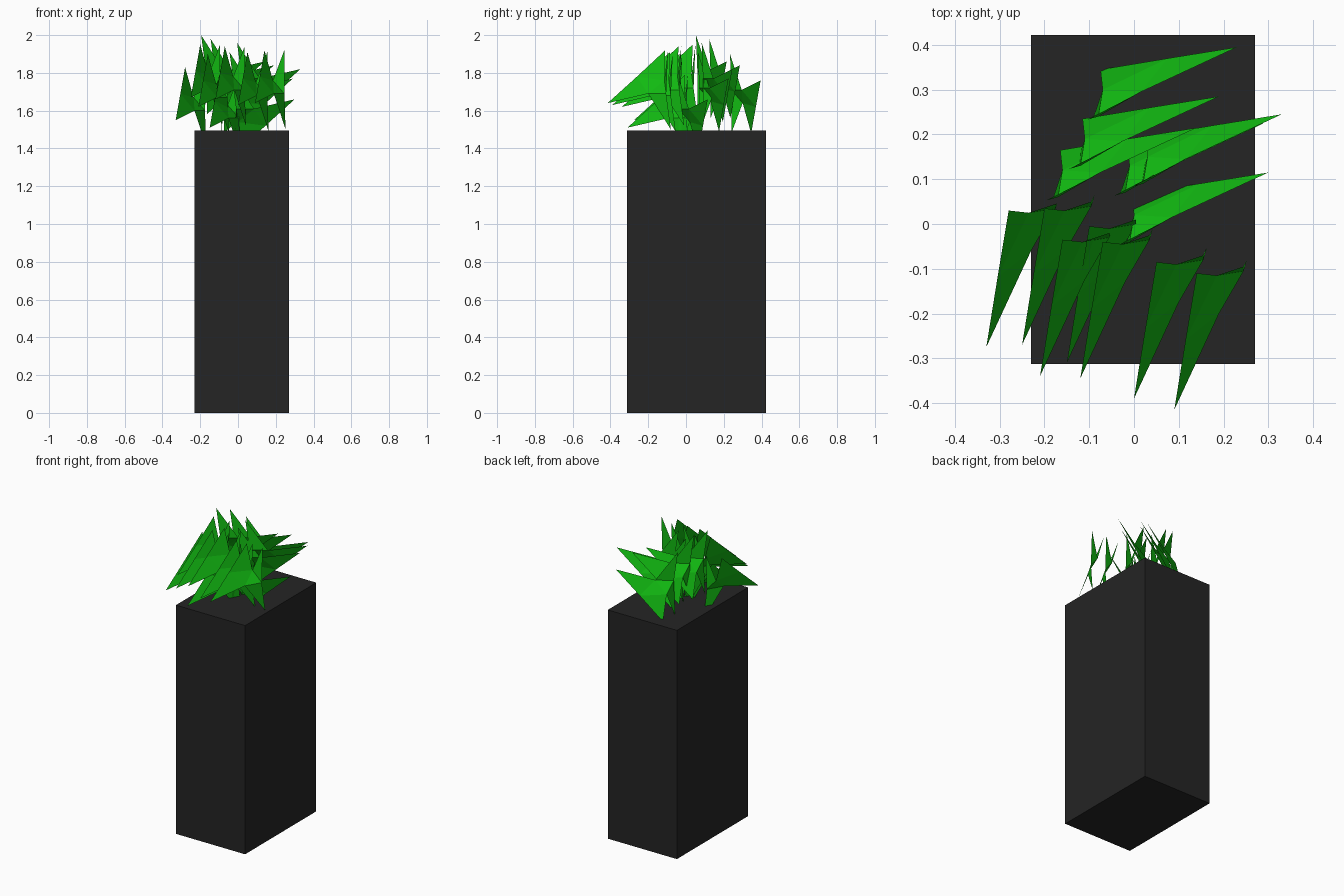
import bpy, bmesh
from mathutils import Vector

if "Cube" in bpy.data.objects:
    bpy.data.objects.remove(bpy.data.objects["Cube"])


def material(name, rgb):
    m = bpy.data.materials.new(name)
    m.diffuse_color = (*rgb, 1)
    m.use_nodes = True
    m.node_tree.nodes["Principled BSDF"].inputs["Base Color"].default_value = m.diffuse_color
    return m


black = material("charcoal", (0.018, 0.018, 0.018))
green = material("leaf green", (0.006, 0.5, 0.006))


def add_object(name, bm, mat):
    mesh = bpy.data.meshes.new(name)
    bm.to_mesh(mesh)
    bm.free()
    mesh.materials.append(mat)
    ob = bpy.data.objects.new(name, mesh)
    bpy.context.collection.objects.link(ob)


# Tall rectangular planter
bm = bmesh.new()
bmesh.ops.create_cube(bm, size=1)
for v in bm.verts:
    v.co = Vector((v.co.x * 0.5 + 0.02, v.co.y * 0.735 + 0.055, (v.co.z + 0.5) * 1.495))
add_object("planter", bm, black)

# One folded leaf, measured from its tip
LEAF = [
    (0, 0, 0),             # 0 tip
    (0.025, 0.155, 0.14),  # 1 middle of the long edge
    (0.05, 0.305, 0.28),   # 2 outer corner
    (0.095, 0.30, 0.12),   # 3 valley
    (0.10, 0.215, 0.05),   # 4 underside fold
    (0.155, 0.32, 0.28),   # 5 inner corner
    (0.155, 0.31, 0.05),   # 6 waist
    (0.162, 0.335, -0.14), # 7 base
]
FACES = [(0, 4, 1), (1, 3, 2), (1, 4, 3), (3, 6, 5), (3, 4, 6), (4, 7, 6)]


def leaf(name, tip, flipped):
    bm = bmesh.new()
    verts = []
    for x, y, z in LEAF:
        # the second group is turned half a circle about a level diagonal
        p = (-y, -x, -z) if flipped else (x, y, z)
        verts.append(bm.verts.new(Vector(p) + Vector(tip)))
    for f in FACES:
        bm.faces.new([verts[i] for i in f])
    add_object(name, bm, green)


# Leaves drooping to the front
for i, tip in enumerate([(-0.33, -0.275, 1.55), (-0.25, -0.27, 1.67), (-0.21, -0.34, 1.62),
                         (-0.15, -0.31, 1.51), (-0.12, -0.345, 1.66), (0.0, -0.39, 1.63),
                         (0.09, -0.415, 1.64)]):
    leaf(f"front_leaf_{i + 1}", tip, False)

# Leaves rising to the right
for i, tip in enumerate([(0.23, 0.395, 1.76), (0.19, 0.285, 1.84), (0.33, 0.245, 1.82),
                         (0.30, 0.115, 1.66), (0.14, 0.215, 1.86), (0.29, 0.225, 1.77)]):
    leaf(f"side_leaf_{i + 1}", tip, True)
